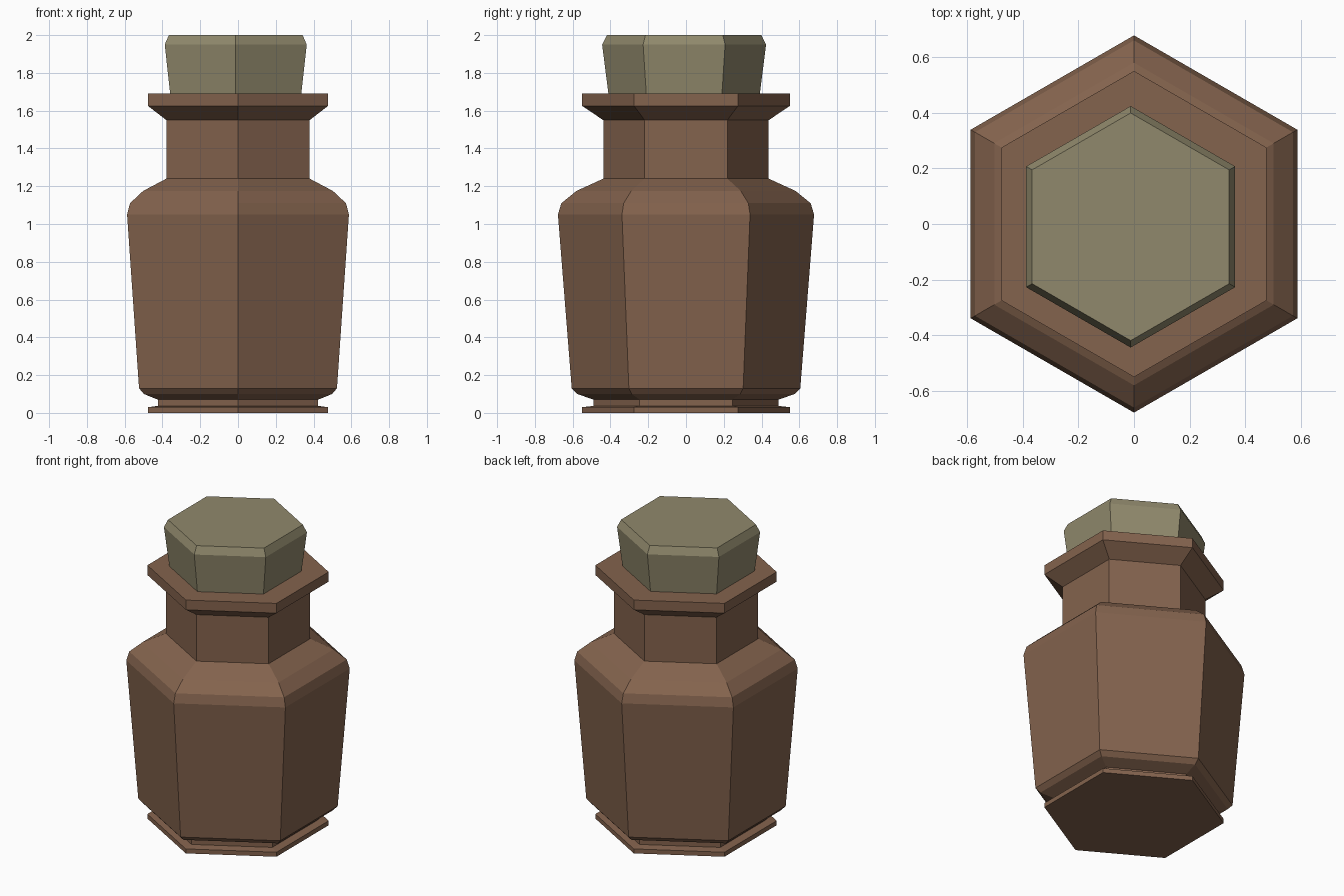
import bpy, bmesh, math

if "Cube" in bpy.data.objects:
    bpy.data.objects.remove(bpy.data.objects["Cube"])


def material(name, colour):
    m = bpy.data.materials.new(name)
    m.diffuse_color = (*colour, 1)
    m.use_nodes = True
    m.node_tree.nodes["Principled BSDF"].inputs["Base Color"].default_value = m.diffuse_color
    return m


def hex_lathe(name, profile, mat, centre=(0, 0)):
    """Closed six-sided solid from (corner radius, height) rings, corners on +-y."""
    bm = bmesh.new()
    rings = []
    for r, z in profile:
        rings.append([bm.verts.new((centre[0] + r * math.sin(i * math.pi / 3),
                                    centre[1] - r * math.cos(i * math.pi / 3), z))
                      for i in range(6)])
    for a, b in zip(rings, rings[1:]):
        for i in range(6):
            j = (i + 1) % 6
            bm.faces.new((a[i], a[j], b[j], b[i]))
    bm.faces.new(rings[0][::-1])
    bm.faces.new(rings[-1])
    mesh = bpy.data.meshes.new(name)
    bm.to_mesh(mesh)
    bm.free()
    mesh.materials.append(mat)
    obj = bpy.data.objects.new(name, mesh)
    bpy.context.collection.objects.link(obj)
    return obj


brown = material("brown_glass", (0.23, 0.125, 0.075))
olive = material("cork", (0.28, 0.25, 0.15))

# Bottle: foot, groove, flared body, shoulder, neck and lip
hex_lathe("bottle", [
    (0.55, 0.0), (0.55, 0.03), (0.49, 0.037), (0.49, 0.07),
    (0.575, 0.10), (0.605, 0.13), (0.678, 1.05), (0.66, 1.11),
    (0.58, 1.175), (0.438, 1.24), (0.438, 1.55),
    (0.55, 1.625), (0.55, 1.69)], brown)

# Stopper: slightly off-centre tapered plug with a chamfered top
hex_lathe("stopper", [(0.397, 1.66), (0.434, 1.95), (0.409, 2.0)],
          olive, (-0.012, -0.01))
